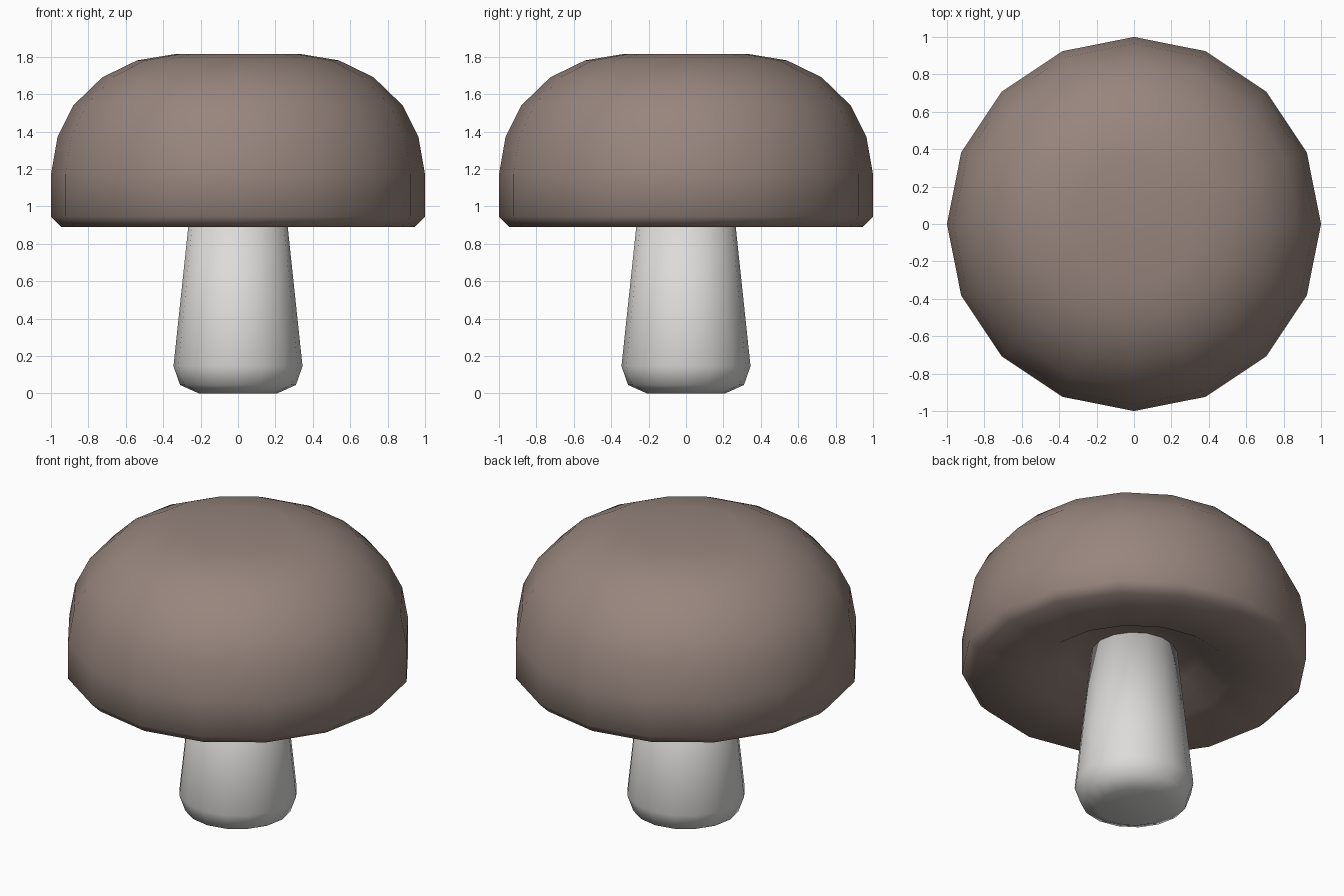
import bpy, bmesh, math

if "Cube" in bpy.data.objects:
    bpy.data.objects.remove(bpy.data.objects["Cube"])

SIDES = 16

def material(name, rgb):
    m = bpy.data.materials.new(name)
    m.diffuse_color = (*rgb, 1)
    m.use_nodes = True
    m.node_tree.nodes["Principled BSDF"].inputs["Base Color"].default_value = m.diffuse_color
    return m

def lathe(name, profile, mat):
    """Revolve (radius, z) points, listed bottom to top, around z; cap both ends."""
    bm = bmesh.new()
    rings = [[bm.verts.new((r * math.cos(2 * math.pi * i / SIDES),
                            r * math.sin(2 * math.pi * i / SIDES), z))
              for i in range(SIDES)] for r, z in profile]
    for a, b in zip(rings, rings[1:]):
        for i in range(SIDES):
            j = (i + 1) % SIDES
            bm.faces.new((a[i], a[j], b[j], b[i]))
    bm.faces.new(rings[0][::-1])
    bm.faces.new(rings[-1])
    bmesh.ops.recalc_face_normals(bm, faces=bm.faces[:])
    for f in bm.faces:
        f.smooth = True
    mesh = bpy.data.meshes.new(name)
    bm.to_mesh(mesh)
    bm.free()
    mesh.materials.append(mat)
    ob = bpy.data.objects.new(name, mesh)
    bpy.context.collection.objects.link(ob)
    return ob

brown = material("cap brown", (0.31, 0.235, 0.205))
white = material("stem white", (0.72, 0.71, 0.70))

# Cap: hollow around the stem, shallow underside, rolled rim, dome
lathe("mushroom_cap", [(0.22, 1.03), (0.38, 1.01), (0.56, 0.895), (0.945, 0.89),
                       (1.0, 0.945), (1.0, 1.17), (0.965, 1.37), (0.88, 1.54),
                       (0.725, 1.69), (0.54, 1.78), (0.33, 1.815)], brown)

# Stem: rounded foot, tapering up into the cap
lathe("mushroom_stem", [(0.21, 0.0), (0.31, 0.045), (0.345, 0.145),
                        (0.25, 1.04)], white)
